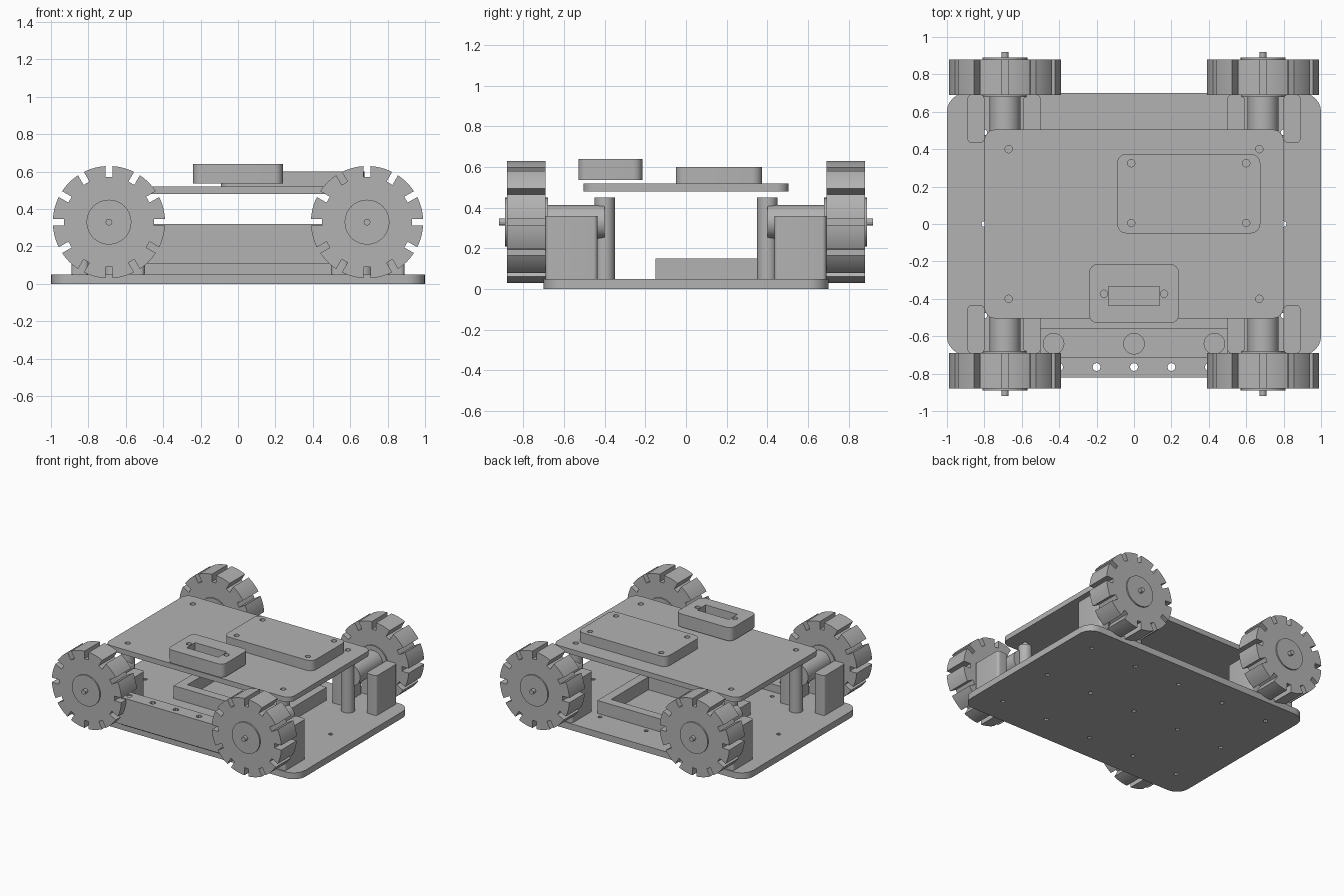
import bpy
from math import cos, sin, pi, radians
from mathutils import Matrix

cube = bpy.data.objects.get("Cube")
if cube:
    bpy.data.objects.remove(cube, do_unlink=True)

grey = bpy.data.materials.new("plain_grey")
grey.use_nodes = True
colour = (0.45, 0.45, 0.45, 1)
grey.diffuse_color = colour
grey.node_tree.nodes["Principled BSDF"].inputs["Base Color"].default_value = colour


def circle(x, y, r, sides=24):
    return [(x + r * cos(2 * pi * i / sides), y + r * sin(2 * pi * i / sides))
            for i in range(sides)]


def rounded(x0, x1, y0, y1, r=0.0):
    """Rectangle outline with rounded corners."""
    if r == 0:
        return [(x0, y0), (x1, y0), (x1, y1), (x0, y1)]
    corners = [(x1 - r, y1 - r), (x0 + r, y1 - r), (x0 + r, y0 + r), (x1 - r, y0 + r)]
    return [(cx + r * cos(a), cy + r * sin(a))
            for k, (cx, cy) in enumerate(corners)
            for a in [pi / 2 * (k + i / 6) for i in range(7)]]


def prism(name, outline, low, high, holes=(), along_y=False):
    """Extrude an outline with holes from low to high, along z or along y."""
    curve = bpy.data.curves.new(name + "_outline", "CURVE")
    curve.dimensions = "2D"
    curve.fill_mode = "BOTH"
    curve.extrude = (high - low) / 2
    for points in [outline, *holes]:
        spline = curve.splines.new("POLY")
        spline.points.add(len(points) - 1)
        for p, (x, y) in zip(spline.points, points):
            p.co = (x, y, 0, 1)
        spline.use_cyclic_u = True
    helper = bpy.data.objects.new(name + "_outline", curve)
    bpy.context.collection.objects.link(helper)
    bpy.context.view_layer.update()
    graph = bpy.context.evaluated_depsgraph_get()
    mesh = bpy.data.meshes.new_from_object(helper.evaluated_get(graph))
    bpy.data.objects.remove(helper, do_unlink=True)
    bpy.data.curves.remove(curve)
    middle = (low + high) / 2
    if along_y:
        mesh.transform(Matrix.Translation((0, middle, 0)) @ Matrix.Rotation(pi / 2, 4, "X"))
    else:
        mesh.transform(Matrix.Translation((0, 0, middle)))
    mesh.materials.clear()
    mesh.materials.append(grey)
    part = bpy.data.objects.new(name, mesh)
    bpy.context.collection.objects.link(part)
    bpy.ops.object.select_all(action="DESELECT")
    part.select_set(True)
    bpy.context.view_layer.objects.active = part
    bpy.ops.object.shade_smooth_by_angle(angle=radians(25))
    return part


def wheel_outline(cx, cz, radius=0.3, root=0.24, half_slot=0.018, teeth=12):
    """Disc with evenly spaced rectangular slots in the rim."""
    points = []
    edge = half_slot / radius
    step = 2 * pi / teeth
    for i in range(teeth):
        a = i * step
        ux, uz = cos(a), sin(a)
        for side in (-1, 1):
            s = side * half_slot
            points.append((cx + root * ux - s * uz, cz + root * uz + s * ux))
        for j in range(7):
            b = a + edge + (step - 2 * edge) * j / 6
            points.append((cx + radius * cos(b), cz + radius * sin(b)))
    return points


# Base plate with a grid of screw holes
base_holes = [circle(x * 0.4, y * 0.49, 0.016, 8) for x in range(-2, 3) for y in (-1, 0, 1)]
prism("base_plate", rounded(-1, 1, -0.7, 0.7, 0.1), 0, 0.05, base_holes)

# Open tray on the base
prism("battery_tray", rounded(-0.45, 0.45, -0.15, 0.45), 0.05, 0.15,
      [rounded(-0.38, 0.38, -0.08, 0.38)])

# Front bumper and its mounting foot
prism("front_bumper", rounded(-0.5, 0.5, -0.82, -0.71), 0.11, 0.32,
      [circle(x * 0.2, -0.765, 0.022, 8) for x in range(-2, 3)])
prism("bumper_foot", rounded(-0.5, 0.5, -0.72, -0.555), 0.05, 0.11,
      [circle(x * 0.43, -0.64, 0.055) for x in (-1, 0, 1)])

# Upper deck with corner screw holes
corners = [(x, y) for x in (-0.67, 0.67) for y in (-0.4, 0.4)]
prism("upper_deck", rounded(-0.8, 0.8, -0.505, 0.505, 0.06), 0.48, 0.52,
      [circle(x, y, 0.02, 12) for x, y in corners])

# Control box on the deck
prism("control_box", rounded(-0.09, 0.675, -0.05, 0.375, 0.05), 0.52, 0.60,
      [circle(x, y, 0.02, 12) for x in (-0.015, 0.6) for y in (0.005, 0.325)])

# Sensor housing with a slot and two screw holes
prism("sensor_housing", rounded(-0.24, 0.24, -0.53, -0.215, 0.045), 0.537, 0.64,
      [rounded(-0.137, 0.137, -0.437, -0.333)]
      + [circle(x, -0.373, 0.02, 12) for x in (-0.161, 0.161)])

# Posts, motors, brackets and wheels at the four corners
AXLE_X, AXLE_Z = 0.69, 0.33
for sx, side in ((1, "left"), (-1, "right")):
    for sy, end in ((-1, "front"), (1, "back")):
        tag = end + "_" + side + "_"

        def span(a, b):
            return sorted((sy * a, sy * b))

        def across(outline, a, b, name):
            prism(tag + name, outline, *span(a, b), along_y=True)

        prism(tag + "post", circle(sx * 0.67, sy * 0.4, 0.05), 0.05, 0.45)
        for name, a, b in (("outer_bracket", 0.8, 0.89), ("inner_bracket", 0.5, 0.59)):
            x0, x1 = sorted((sx * a, sx * b))
            prism(tag + name, rounded(x0, x1, *span(0.435, 0.69), 0.02), 0.05, 0.36)
        cx = sx * AXLE_X
        across(circle(cx, AXLE_Z, 0.083, 32), 0.40, 0.70, "motor")
        across(wheel_outline(cx, AXLE_Z), 0.69, 0.88, "wheel")
        across(circle(cx, AXLE_Z, 0.12, 32), 0.68, 0.89, "hub")
        across(circle(cx, AXLE_Z, 0.018, 12), 0.88, 0.92, "axle")
